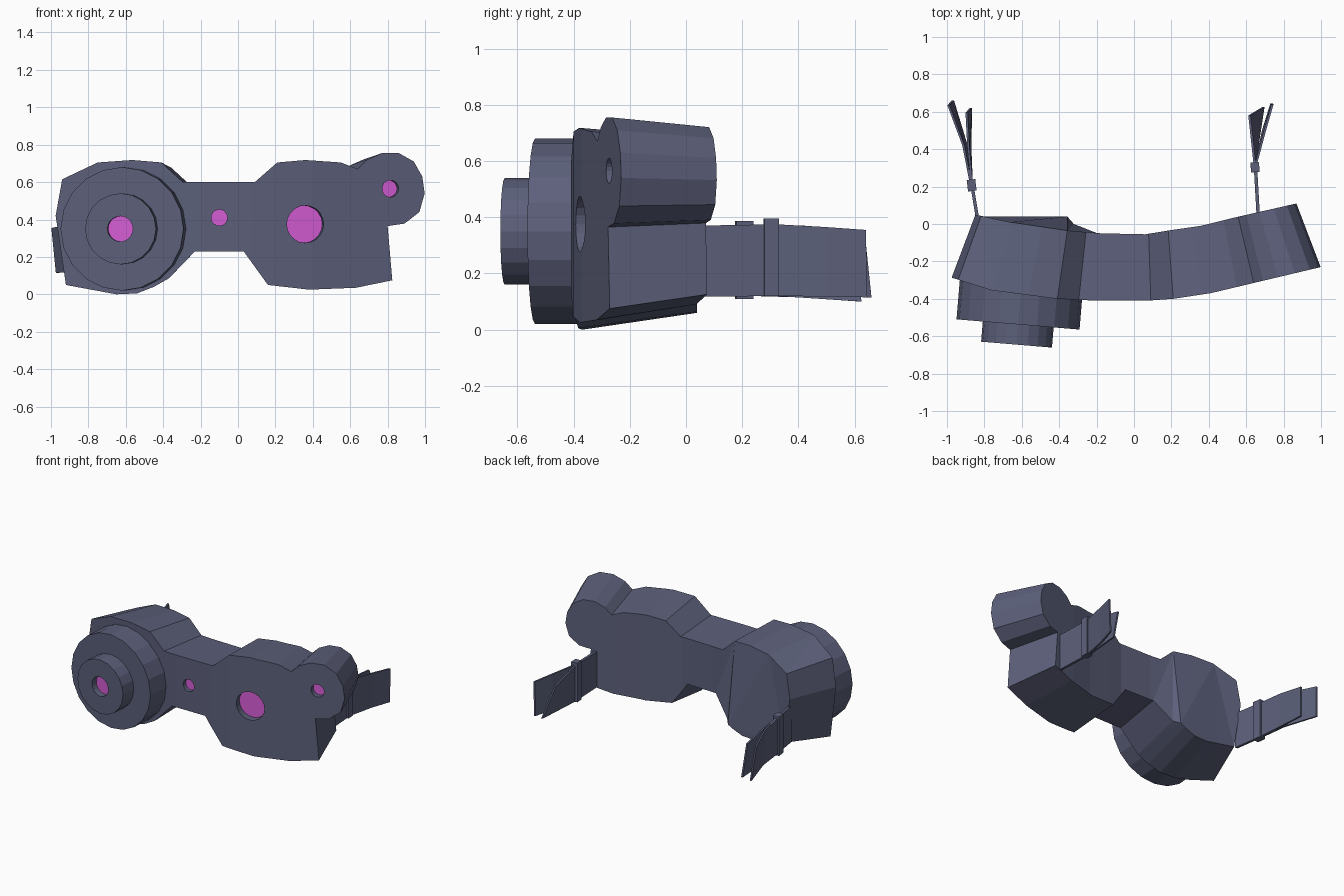
import bpy, bmesh, math
from mathutils import Vector

if "Cube" in bpy.data.objects:
    bpy.data.objects.remove(bpy.data.objects["Cube"])


def material(name, rgb):
    m = bpy.data.materials.new(name)
    m.diffuse_color = (*rgb, 1)
    m.use_nodes = True
    m.node_tree.nodes["Principled BSDF"].inputs["Base Color"].default_value = m.diffuse_color
    return m


SLATE = material("slate_blue", (0.107, 0.117, 0.195))
PINK = material("pink_glass", (0.67, 0.11, 0.67))


def finish(bm, name, mat=SLATE):
    bmesh.ops.recalc_face_normals(bm, faces=bm.faces)
    me = bpy.data.meshes.new(name)
    bm.to_mesh(me)
    bm.free()
    me.materials.append(mat)
    ob = bpy.data.objects.new(name, me)
    bpy.context.collection.objects.link(ob)
    return ob


def disc(name, centre, slope, radius, near, far, sides, mat=SLATE):
    """Cylinder whose axis is normal to a front of the given slope;
    near and far are distances behind the centre point."""
    axis = Vector((-slope, 1, 0)).normalized()
    bm = bmesh.new()
    bmesh.ops.create_cone(bm, cap_ends=True, segments=sides, radius1=radius,
                          radius2=radius, depth=far - near)
    ob = finish(bm, name, mat)
    ob.rotation_euler = (-math.pi / 2, 0, math.atan2(slope, 1))
    ob.location = Vector(centre) + axis * (near + far) / 2
    return ob


def cut(target, cutter):
    mod = target.modifiers.new("hole", 'BOOLEAN')
    mod.operation = 'DIFFERENCE'
    mod.solver = 'EXACT'
    mod.object = cutter
    bpy.context.view_layer.objects.active = target
    bpy.ops.object.modifier_apply(modifier=mod.name)
    bpy.data.objects.remove(cutter)


def eye(target, name, centre, slope, radius, depth):
    """Recessed hole with a pink pane at its bottom."""
    cut(target, disc("cutter", centre, slope, radius, -0.1, depth, 20))
    disc(name, centre, slope, radius, depth - 0.006, depth + 0.003, 20, PINK)


# Bent front and back curves, shared knots along x
KNOTS = [-0.98, -0.76, -0.41, -0.2, 0.07, 0.21, 0.41, 0.62, 1.0]
FRONT = [-0.285, -0.355, -0.40, -0.41, -0.41, -0.40, -0.37, -0.32, -0.23]
BACK = [0.05, 0.01, -0.035, -0.05, -0.055, -0.035, -0.01, 0.035, 0.11]


def curve(ys, x):
    for i in range(len(KNOTS) - 1):
        if x <= KNOTS[i + 1] or i == len(KNOTS) - 2:
            t = (x - KNOTS[i]) / (KNOTS[i + 1] - KNOTS[i])
            return ys[i] + t * (ys[i + 1] - ys[i])


# Mask body: outline sliced at the knots, extruded and bent
OUTLINE = [(-0.94, 0.615), (-0.75, 0.705), (-0.565, 0.718), (-0.41, 0.705),
           (-0.295, 0.6), (0.09, 0.6), (0.21, 0.705), (0.36, 0.718),
           (0.55, 0.705), (0.64, 0.67), (0.69, 0.72), (0.77, 0.755),
           (0.86, 0.755), (0.94, 0.71), (0.985, 0.63), (0.998, 0.54),
           (0.97, 0.44), (0.89, 0.378), (0.80, 0.365), (0.825, 0.075),
           (0.63, 0.035), (0.38, 0.025), (0.16, 0.05), (0.03, 0.23),
           (-0.23, 0.23), (-0.37, 0.085), (-0.45, 0.04), (-0.54, 0.005),
           (-0.65, 0.0), (-0.92, 0.05), (-0.975, 0.42)]
bm = bmesh.new()
bm.faces.new([bm.verts.new((x, 0, z)) for x, z in OUTLINE])
for k in KNOTS[1:-1]:
    bmesh.ops.bisect_plane(bm, geom=bm.verts[:] + bm.edges[:] + bm.faces[:],
                           dist=1e-5, plane_co=(k, 0, 0), plane_no=(1, 0, 0))
front = bm.verts[:]
ext = bmesh.ops.extrude_face_region(bm, geom=bm.faces[:], use_keep_orig=True)
back = [g for g in ext["geom"] if isinstance(g, bmesh.types.BMVert)]
for v in front:
    v.co.y = curve(FRONT, v.co.x)
for v in back:
    x, z = v.co.x, v.co.z
    y = curve(BACK, x)
    if z < 0.2 and x < -0.3:
        y = max(y, 0.04 if x < -0.4 else 0.0)
    v.co = (x * 0.87, y, 0.48 + (z - 0.48) * 0.875)
bmesh.ops.connect_verts_nonplanar(bm, angle_limit=0.02, faces=bm.faces[:])
body = finish(bm, "mask_body")

# Eyes in the body
for name, x, z, r, slope, depth in [("bridge_eye", -0.10, 0.41, 0.043, 0.0, 0.035),
                                    ("large_eye", 0.36, 0.375, 0.10, 0.17, 0.055),
                                    ("side_eye", 0.815, 0.565, 0.045, 0.237, 0.045)]:
    eye(body, name, (x, curve(FRONT, x), z), slope, r, depth)

# Stepped lens housing on the left
TILT = -0.083
disc("lens_housing", (-0.62, -0.537, 0.35), TILT, 0.33, 0, 0.22, 20)
barrel = disc("lens_barrel", (-0.628, -0.645, 0.35), TILT, 0.19, 0, 0.15, 20)
eye(barrel, "lens_eye", (-0.63, -0.645, 0.35), TILT, 0.068, 0.05)


def ribbon(name, sections, thick=0.012):
    """Strap from sections (top x, bottom x, top y, bottom y, top z, bottom z)."""
    bm = bmesh.new()
    rings = []
    for xt, xb, yt, yb, zt, zb in sections:
        h = thick / 2
        rings.append([bm.verts.new(c) for c in ((xt - h, yt, zt), (xt + h, yt, zt),
                                                (xb + h, yb, zb), (xb - h, yb, zb))])
    for a, b in zip(rings, rings[1:]):
        for i in range(4):
            j = (i + 1) % 4
            bm.faces.new((a[i], a[j], b[j], b[i]))
    bm.faces.new(rings[0])
    bm.faces.new(rings[-1][::-1])
    return finish(bm, name)


def buckle(name, centre, size, turn):
    bm = bmesh.new()
    bmesh.ops.create_cube(bm, size=1)
    ob = finish(bm, name)
    ob.location, ob.scale, ob.rotation_euler = centre, size, (0, 0, turn)


# Right strap, buckle and its two loose tails
ribbon("right_strap", [(0.665, 0.665, 0.03, 0.03, 0.37, 0.117),
                       (0.648, 0.648, 0.33, 0.33, 0.375, 0.12)], 0.018)
buckle("right_buckle", (0.647, 0.303, 0.258), (0.046, 0.052, 0.276), 0.06)
ribbon("right_tail_inner", [(0.645, 0.645, 0.32, 0.32, 0.375, 0.12),
                            (0.617, 0.692, 0.58, 0.625, 0.335, 0.10)])
ribbon("right_tail_outer", [(0.652, 0.652, 0.32, 0.32, 0.375, 0.12),
                            (0.70, 0.69, 0.50, 0.50, 0.365, 0.118),
                            (0.74, 0.735, 0.64, 0.645, 0.355, 0.115)])

# Left strap, buckle and its two loose tails
ribbon("left_strap", [(-0.835, -0.835, 0.02, 0.02, 0.37, 0.117),
                      (-0.872, -0.872, 0.24, 0.24, 0.37, 0.12)], 0.018)
buckle("left_buckle", (-0.868, 0.207, 0.248), (0.046, 0.062, 0.276), 0.12)
ribbon("left_tail_outer", [(-0.875, -0.875, 0.23, 0.23, 0.37, 0.12),
                           (-0.912, -0.895, 0.42, 0.42, 0.37, 0.118),
                           (-0.992, -0.968, 0.635, 0.66, 0.355, 0.115)])
ribbon("left_tail_inner", [(-0.868, -0.868, 0.23, 0.23, 0.37, 0.12),
                           (-0.885, -0.875, 0.40, 0.40, 0.365, 0.115),
                           (-0.895, -0.872, 0.595, 0.62, 0.335, 0.10)])
